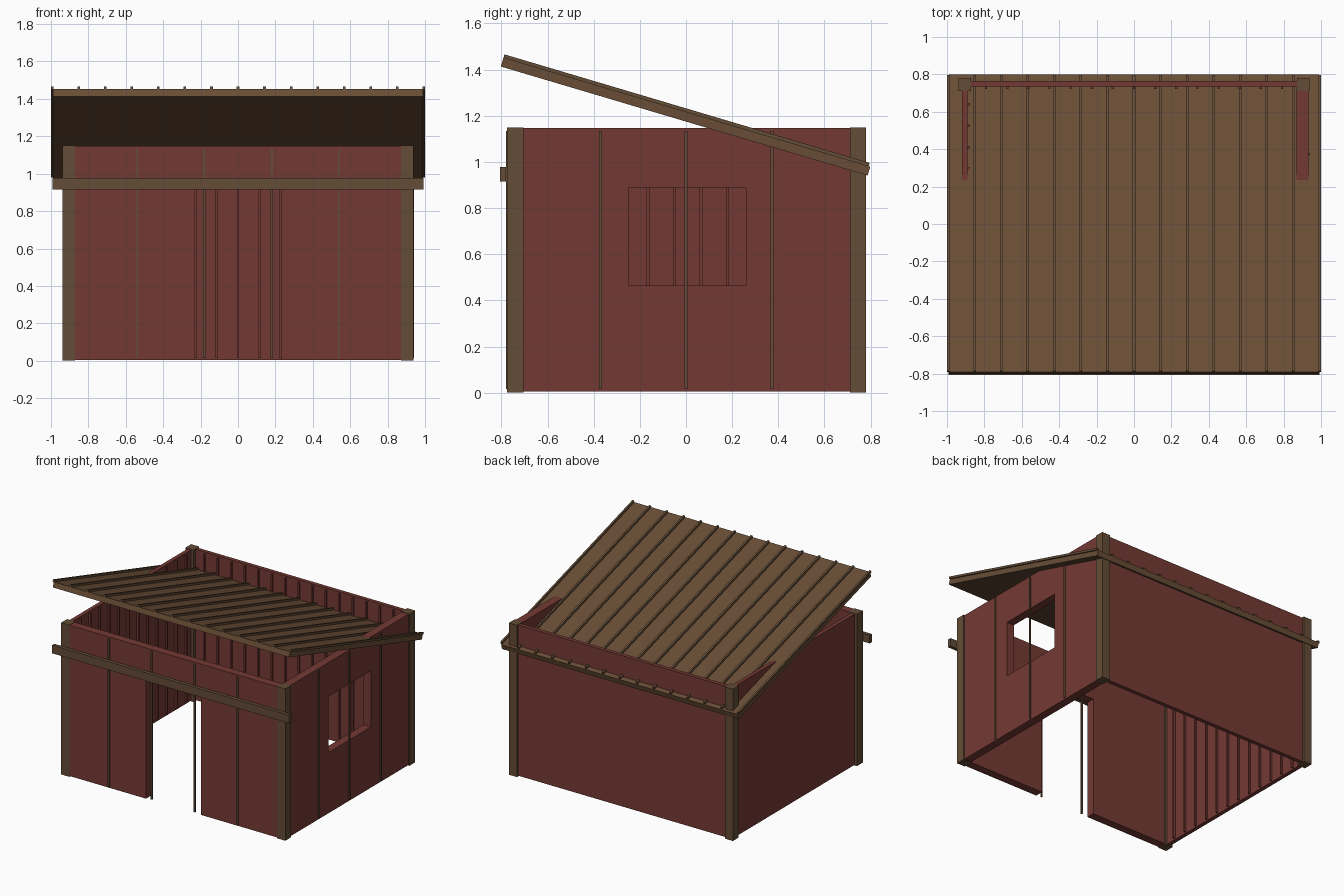
import bpy
import math
from mathutils import Matrix, Vector

default = bpy.data.objects.get("Cube")
if default:
    bpy.data.objects.remove(default, do_unlink=True)


def material(name, rgb):
    mat = bpy.data.materials.new(name)
    mat.use_nodes = True
    mat.diffuse_color = (*rgb, 1)
    mat.node_tree.nodes["Principled BSDF"].inputs["Base Color"].default_value = (*rgb, 1)
    return mat


RED = material("barn red", (0.175, 0.042, 0.034))
TIMBER = material("timber brown", (0.125, 0.072, 0.037))
ROOF = material("roof brown", (0.14, 0.075, 0.037))


def box(name, low, high, mat, transform=None):
    """Box between two opposite corners, optionally moved by a matrix."""
    corners = [(x, y, z) for x in (low[0], high[0])
               for y in (low[1], high[1]) for z in (low[2], high[2])]
    faces = [(0, 1, 3, 2), (4, 6, 7, 5), (0, 4, 5, 1),
             (2, 3, 7, 6), (0, 2, 6, 4), (1, 5, 7, 3)]
    mesh = bpy.data.meshes.new(name)
    mesh.from_pydata(corners, [], faces)
    if transform:
        mesh.transform(transform)
    mesh.materials.append(mat)
    obj = bpy.data.objects.new(name, mesh)
    bpy.context.collection.objects.link(obj)
    return obj


def cut(wall, low, high):
    """Cut a box-shaped opening through a wall."""
    cutter = box("opening_cutter", low, high, RED)
    cutter.hide_render = True
    mod = wall.modifiers.new("opening", "BOOLEAN")
    mod.operation = "DIFFERENCE"
    mod.solver = "EXACT"
    mod.object = cutter
    bpy.context.view_layer.objects.active = wall
    bpy.ops.object.modifier_apply(modifier=mod.name)
    bpy.data.objects.remove(cutter, do_unlink=True)


HEIGHT = 1.15
BASE, TOP = 0.005, HEIGHT - 0.003

# Corner posts
for x, side in ((-0.905, "right"), (0.905, "left")):
    for y, end in ((-0.74, "front"), (0.745, "back")):
        box(f"{end}_{side}_post", (x - 0.034, y - 0.035, 0),
            (x + 0.034, y + 0.035, HEIGHT), TIMBER)

# Walls: thick front and window walls, thin back and plain side walls
front = box("front_wall", (-0.9, -0.772, BASE), (0.9, -0.71, TOP), RED)
cut(front, (-0.23, -0.9, -0.1), (0.23, -0.6, 0.915))
window_wall = box("window_wall", (0.87, -0.73, BASE), (0.932, 0.73, TOP), RED)
cut(window_wall, (0.8, -0.25, 0.465), (1, 0.26, 0.89))
box("back_wall", (-0.89, 0.735, BASE), (0.89, 0.765, TOP), RED)
box("plain_side_wall", (-0.92, -0.73, BASE), (-0.89, 0.73, TOP), RED)

# Outer battens, some of which run across the openings
HALF = 0.006
for i in range(4):
    x = -0.54 + 0.36 * i
    box("front_batten", (x - HALF, -0.78, 0.015), (x + HALF, -0.77, 1.135), TIMBER)
for y in (-0.37, 0, 0.373):
    box("window_wall_batten", (0.93, y - HALF, 0.015), (0.94, y + HALF, 1.135), TIMBER)

# Inner battens on the thin walls
for i in range(-7, 8):
    x = i * 0.113
    box("back_inner_batten", (x - HALF, 0.722, 0.015), (x + HALF, 0.736, 1.135), RED)
for i in range(12):
    y = 0.64 - i * 0.115
    box("side_inner_batten", (-0.891, y - HALF, 0.015), (-0.876, y + HALF, 1.135), RED)

# Rail above the doorway
box("front_rail", (-0.993, -0.806, 0.915), (0.993, -0.78, 0.977), TIMBER)

# Sloping roof with raised seams
tilt = (Matrix.Translation(Vector((0, 0, 1.203)))
        @ Matrix.Rotation(math.radians(-16.55), 4, "X"))
box("roof_panel", (-0.99, -0.829, -0.027), (0.99, 0.829, 0.013), ROOF, tilt)
for i in range(15):
    x = -0.993 + i * 1.986 / 14
    box("roof_seam", (x - 0.007, -0.829, 0.012), (x + 0.007, 0.822, 0.028), TIMBER, tilt)
